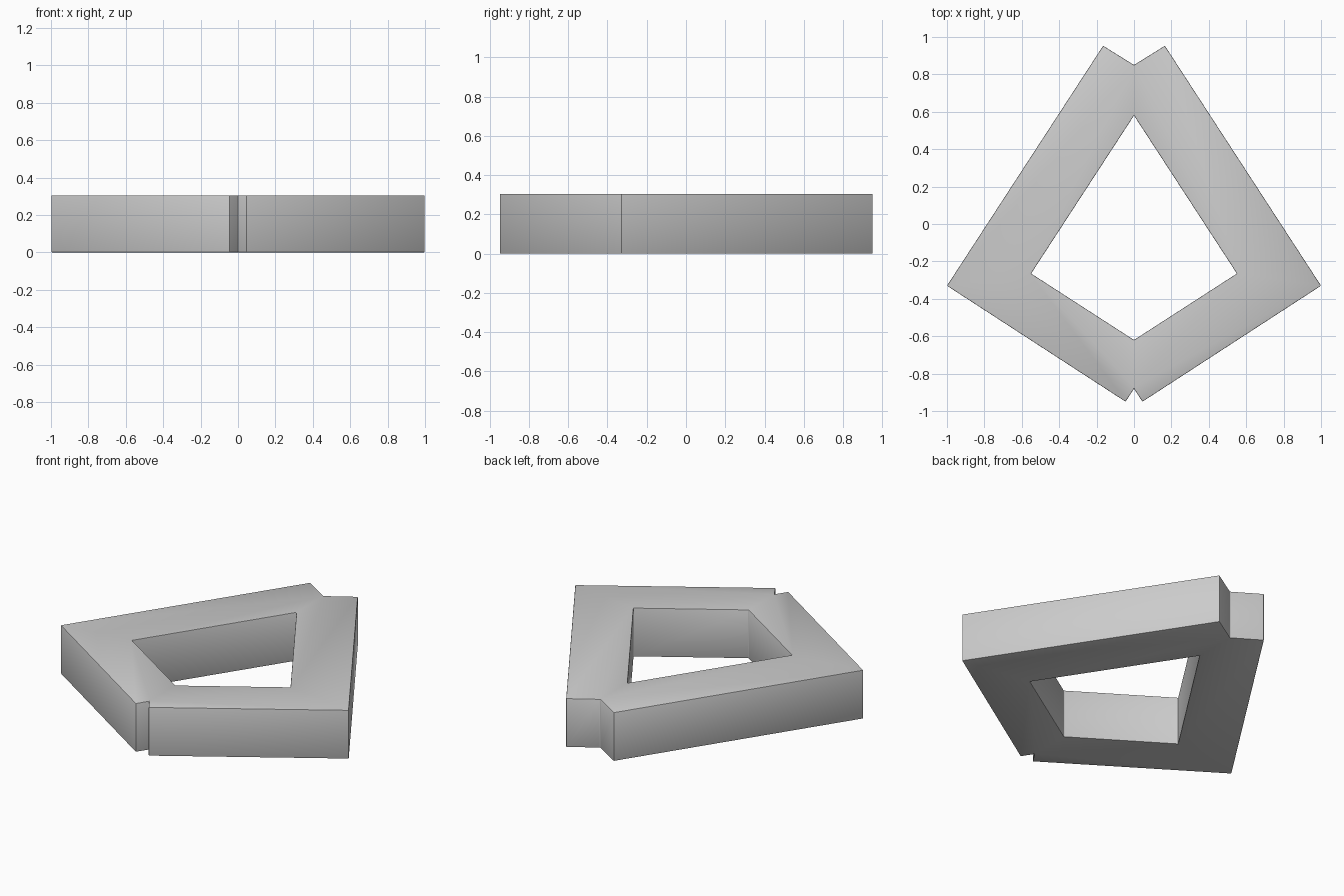
import bpy
import bmesh

if "Cube" in bpy.data.objects:
    bpy.data.objects.remove(bpy.data.objects["Cube"])

HEIGHT = 0.305

# Right half of the kite frame: upper bar and lower bar, counter-clockwise
outer, inner = (1.0, -0.33), (0.55, -0.265)
bars = [
    [(0, 0.58), inner, outer, (0.165, 0.953), (0, 0.85)],
    [(0, -0.62), (0, -0.88), (0.045, -0.95), outer, inner],
]

bm = bmesh.new()
for bar in bars:
    bm.faces.new([bm.verts.new((x, y, 0)) for x, y in bar])
bmesh.ops.remove_doubles(bm, verts=bm.verts, dist=1e-5)
mesh = bpy.data.meshes.new("kite_frame")
bm.to_mesh(mesh)
bm.free()
frame = bpy.data.objects.new("kite_frame", mesh)
bpy.context.collection.objects.link(frame)

# Mirror the half, give it thickness, soften the edges slightly
mirror = frame.modifiers.new("mirror", 'MIRROR')
mirror.use_clip = True
solid = frame.modifiers.new("thickness", 'SOLIDIFY')
solid.thickness = HEIGHT
solid.offset = 1
bevel = frame.modifiers.new("edge_softening", 'BEVEL')
bevel.width = 0.004
bevel.segments = 2
bevel.limit_method = 'ANGLE'

bpy.context.view_layer.objects.active = frame
frame.select_set(True)
for name in [m.name for m in frame.modifiers]:
    bpy.ops.object.modifier_apply(modifier=name)
bpy.ops.object.shade_smooth_by_angle()
